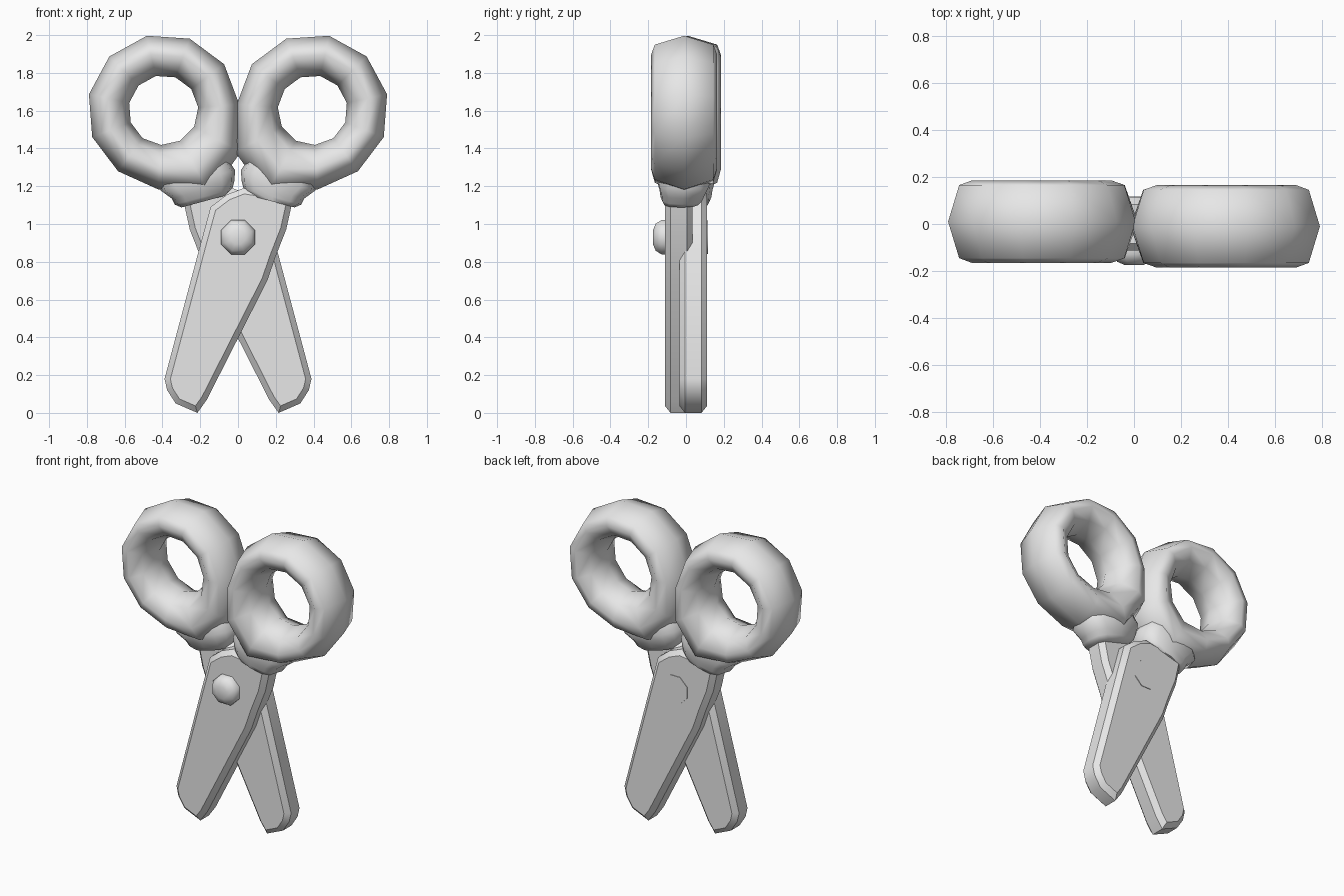
import bpy, bmesh, math

if "Cube" in bpy.data.objects:
    bpy.data.objects.remove(bpy.data.objects["Cube"])

grey = bpy.data.materials.new("light grey")
grey.diffuse_color = (0.8, 0.8, 0.8, 1)
grey.use_nodes = True
grey.node_tree.nodes["Principled BSDF"].inputs["Base Color"].default_value = grey.diffuse_color


def finish(bm, name, angle):
    bmesh.ops.recalc_face_normals(bm, faces=bm.faces[:])
    me = bpy.data.meshes.new(name)
    bm.to_mesh(me)
    bm.free()
    ob = bpy.data.objects.new(name, me)
    bpy.context.collection.objects.link(ob)
    me.materials.append(grey)
    bpy.ops.object.select_all(action='DESELECT')
    ob.select_set(True)
    bpy.context.view_layer.objects.active = ob
    bpy.ops.object.shade_smooth_by_angle(angle=math.radians(angle))
    return ob


def skin(bm, loops, closed=False):
    """Bridge a list of equal vertex loops; cap the ends unless closed."""
    n, m = len(loops[0]), len(loops)
    for i in range(m if closed else m - 1):
        a, b = loops[i], loops[(i + 1) % m]
        for k in range(n):
            bm.faces.new((a[k], a[(k + 1) % n], b[(k + 1) % n], b[k]))
    if not closed:
        bm.faces.new(loops[0])
        bm.faces.new(loops[-1])
    bmesh.ops.recalc_face_normals(bm, faces=bm.faces[:])


# blade outline in x, z for the front blade
OUTLINE = [(-0.215, 0.0), (-0.165, 0.07), (0.155, 0.70), (0.20, 0.83), (0.255, 0.97),
           (0.295, 1.15), (0.03, 1.19), (-0.06, 1.155), (-0.145, 1.09),
           (-0.205, 0.87), (-0.389, 0.18), (-0.375, 0.12), (-0.33, 0.05)]

# ring cross-section: radius, y
SECTION = [(0.403, 0), (0.355, 0.155), (0.30, 0.175), (0.225, 0.125), (0.185, 0),
           (0.225, -0.125), (0.30, -0.175), (0.355, -0.155)]
# the ring widens towards the neck at these steps
WIDEN = {6: 1.29, 7: 1.5, 8: 1.08}

# neck sections: x min, x max, z, half depth, y centre
NECK = [(0.06, 0.40, 1.32, 0.13, -0.01), (0.015, 0.41, 1.24, 0.145, -0.01),
        (0.02, 0.35, 1.18, 0.125, -0.015), (0.03, 0.335, 1.145, 0.115, -0.02),
        (0.06, 0.30, 1.12, 0.10, -0.025)]

# the two halves are the same part turned half way round z
for s, side in ((1, "front"), (-1, "back")):
    # blade with chamfered rims; the blades overlap slightly in depth
    bm = bmesh.new()
    loops = [[bm.verts.new((x * s, y * s, z)) for x, z in OUTLINE] for y in (-0.112, 0.035)]
    skin(bm, loops)
    rim = [e for e in bm.edges if abs(e.verts[0].co.y - e.verts[1].co.y) < 0.01]
    bmesh.ops.bevel(bm, geom=rim, offset=0.03, segments=1, affect='EDGES')
    finish(bm, side + "_blade", 40)

    # finger ring
    bm = bmesh.new()
    loops = []
    for i in range(11):
        a = math.radians(12) + i * math.tau / 11
        loop = []
        for r, y in SECTION:
            r = 0.185 + (r - 0.185) * WIDEN.get(i, 1)
            loop.append(bm.verts.new((s * (0.395 + r * math.cos(a)), s * (y - 0.01),
                                      1.603 + r * math.sin(a))))
        loops.append(loop)
    skin(bm, loops, True)
    finish(bm, side + "_finger_ring", 60)

    # neck and collar joining ring to blade
    bm = bmesh.new()
    loops = []
    for x0, x1, z, hy, cy in NECK:
        loop = []
        for i in range(12):
            a = i * math.tau / 12
            c, d = [math.copysign(abs(t) ** 0.7, t) for t in (math.cos(a), math.sin(a))]
            x = (x0 + x1) / 2 + c * (x1 - x0) / 2
            loop.append(bm.verts.new((s * x, s * (cy + d * hy), z - 0.27 * (x - 0.18))))
        loops.append(loop)
    skin(bm, loops)
    finish(bm, side + "_handle_neck", 60)

# pivot rivet: domed head in front, flat disc behind
bm = bmesh.new()
loops = []
for r, y in ((0.04, -0.175), (0.078, -0.16), (0.098, -0.13), (0.098, -0.10), (0.095, 0.116)):
    loops.append([bm.verts.new((r * math.cos((i + 0.5) * math.tau / 8), y,
                                0.93 + r * math.sin((i + 0.5) * math.tau / 8))) for i in range(8)])
skin(bm, loops)
finish(bm, "pivot_rivet", 60)
